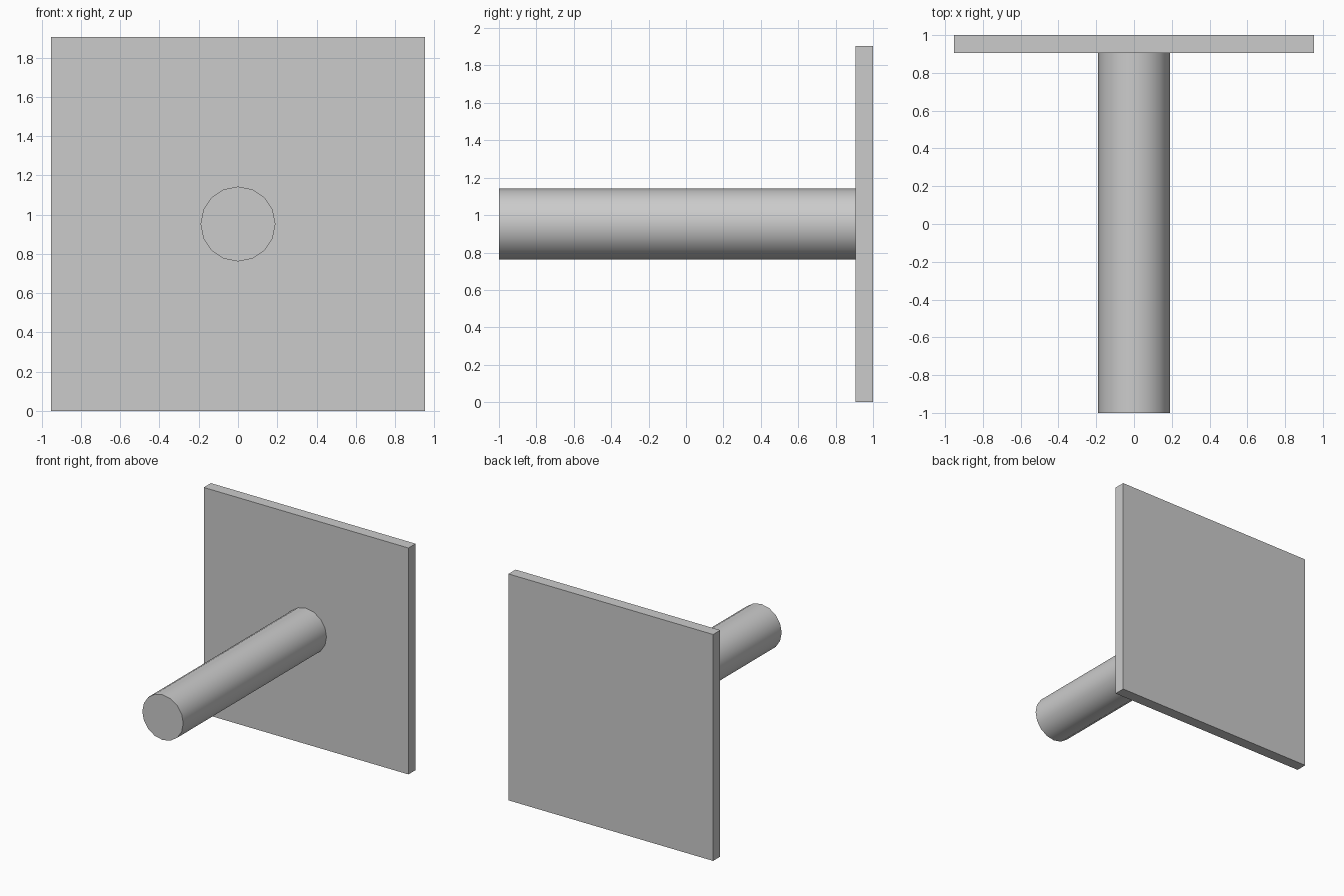
import bpy
from math import radians

cube = bpy.data.objects.get("Cube")
if cube:
    bpy.data.objects.remove(cube, do_unlink=True)

# Single plain grey
grey = bpy.data.materials.new("light_grey")
grey.use_nodes = True
colour = (0.6, 0.6, 0.6, 1)
grey.diffuse_color = colour
grey.node_tree.nodes["Principled BSDF"].inputs["Base Color"].default_value = colour

SIZE = 1.905          # plate width and height
THICK = 0.095         # plate thickness
MID = SIZE / 2        # height of the rod's axis
BACK = 1.0            # rear face of the plate
PLATE_FRONT = BACK - THICK


def finish(name):
    obj = bpy.context.object
    obj.name = name
    obj.data.materials.append(grey)
    bpy.ops.object.transform_apply(location=False, rotation=True, scale=True)
    return obj


# Square back plate
bpy.ops.mesh.primitive_cube_add(size=1, location=(0, BACK - THICK / 2, MID))
bpy.context.object.scale = (SIZE, THICK, SIZE)
finish("back_plate")

# Round rod from the plate to the front
length = PLATE_FRONT + 1
bpy.ops.mesh.primitive_cylinder_add(
    vertices=16, radius=SIZE / 10, depth=length,
    location=(0, PLATE_FRONT - length / 2, MID), rotation=(radians(90), 0, 0))
finish("rod")
bpy.ops.object.shade_smooth_by_angle(angle=radians(30))
